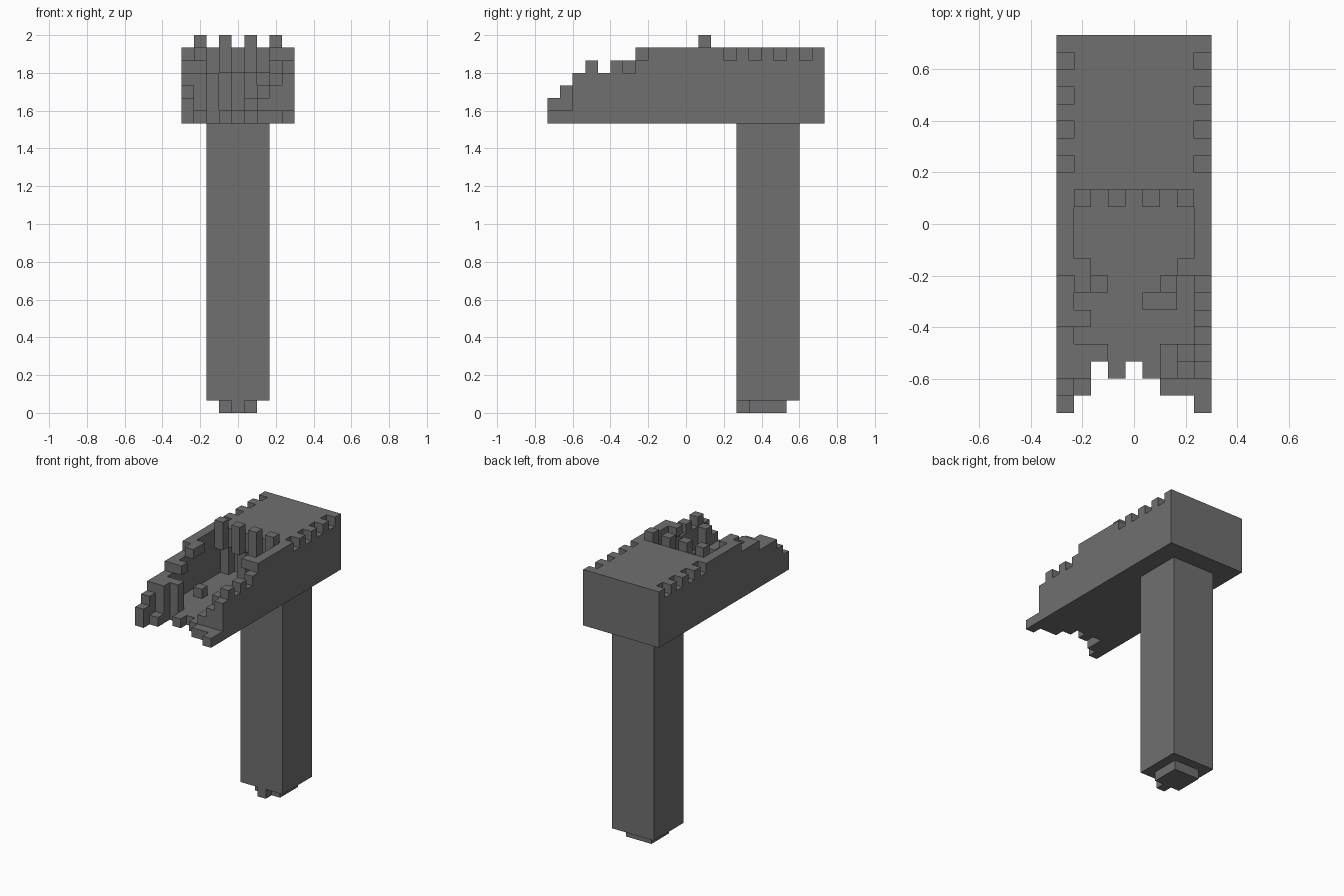
import bpy
import bmesh
from mathutils import Matrix, Vector

cube = bpy.data.objects.get("Cube")
if cube:
    bpy.data.objects.remove(cube, do_unlink=True)

U = 1 / 15  # one block

stone = bpy.data.materials.new("dark grey")
stone.use_nodes = True
GREY = (0.16, 0.16, 0.16, 1)
stone.diffuse_color = GREY
stone.node_tree.nodes["Principled BSDF"].inputs["Base Color"].default_value = GREY


def part(name, boxes):
    """One object from boxes given in blocks as (low corner, high corner)."""
    bm = bmesh.new()
    for low, high in boxes:
        low, high = Vector(low) * U, Vector(high) * U
        size = high - low
        bmesh.ops.create_cube(bm, size=1, matrix=Matrix.Translation((low + high) / 2)
                              @ Matrix.Diagonal((*size, 1)))
    mesh = bpy.data.meshes.new(name)
    bm.to_mesh(mesh)
    bm.free()
    mesh.materials.append(stone)
    obj = bpy.data.objects.new(name, mesh)
    bpy.context.collection.objects.link(obj)
    return obj


def block(column, y0, y1, z0, z1, width=1):
    """Box that starts in one of the nine columns across the hull."""
    x = column - 4.5
    return (x, y0, z0), (x + width, y1, z1)


# Handle and its foot
part("handle", [((-2.5, 4, 1), (2.5, 9, 23))])
part("handle_foot", [((-1.5, 5, 0), (1.5, 8, 1)), ((-0.5, 4, 0), (0.5, 5, 1))])

# Floor with a ragged front edge
floor_front = [-11, -10, -8, -9, -8, -9, -10, -10, -11]
part("floor", [block(i, y, 11, 23, 24) for i, y in enumerate(floor_front)])

# Solid rear body and deck
part("rear_body", [((-3.5, 3, 24), (3.5, 11, 27))])
part("deck", [((-3.5, 2, 27), (3.5, 11, 29))])

# Side walls: stepped front, plain middle, notched rear rim
left_steps = [(-9, -8, 27), (-8, -7, 28), (-7, -6, 27), (-6, -5, 28), (-5, -4, 27), (-4, -3, 28)]
right_steps = [(-11, -10, 25), (-10, -9, 26), (-9, -6, 27), (-6, -3, 28)]
rim = [(2, 3), (4, 5), (6, 7), (8, 9), (10, 11)]
for name, column, steps in (("left_wall", 8, left_steps), ("right_wall", 0, right_steps)):
    boxes = [block(column, y0, y1, 24, top) for y0, y1, top in steps]
    boxes.append(block(column, -3, 2, 24, 29))
    boxes.append(block(column, 2, 11, 24, 28))
    boxes += [block(column, y0, y1, 28, 29) for y0, y1 in rim]
    part(name, boxes)

# Pegs on the deck edge and posts under it
part("deck_pegs", [block(i, 1, 2, 27, 30) for i in (1, 3, 5, 7)])
part("deck_posts", [block(i, 2, 3, 24, 27) for i in (1, 3, 5, 7)])

# Broken ledges along the wall tops
part("right_ledges", [block(1, -4, -2, 28, 29), block(1, -6, -5, 27, 28)])
part("left_ledge", [block(7, -3, -2, 28, 29)])

# Broken posts near the front
part("right_front_posts", [block(1, -9, -7, 24, 27), block(2, -8, -7, 24, 27)])
part("left_front_posts", [block(6, -9, -7, 24, 25), block(7, -9, -8, 24, 26),
                          block(7, -8, -7, 24, 27)])

# Loose blocks on the floor
part("floor_blocks", [block(2, -4, -3, 24, 25), block(5, -5, -4, 24, 25, 2),
                      block(6, -4, -3, 24, 26)])
